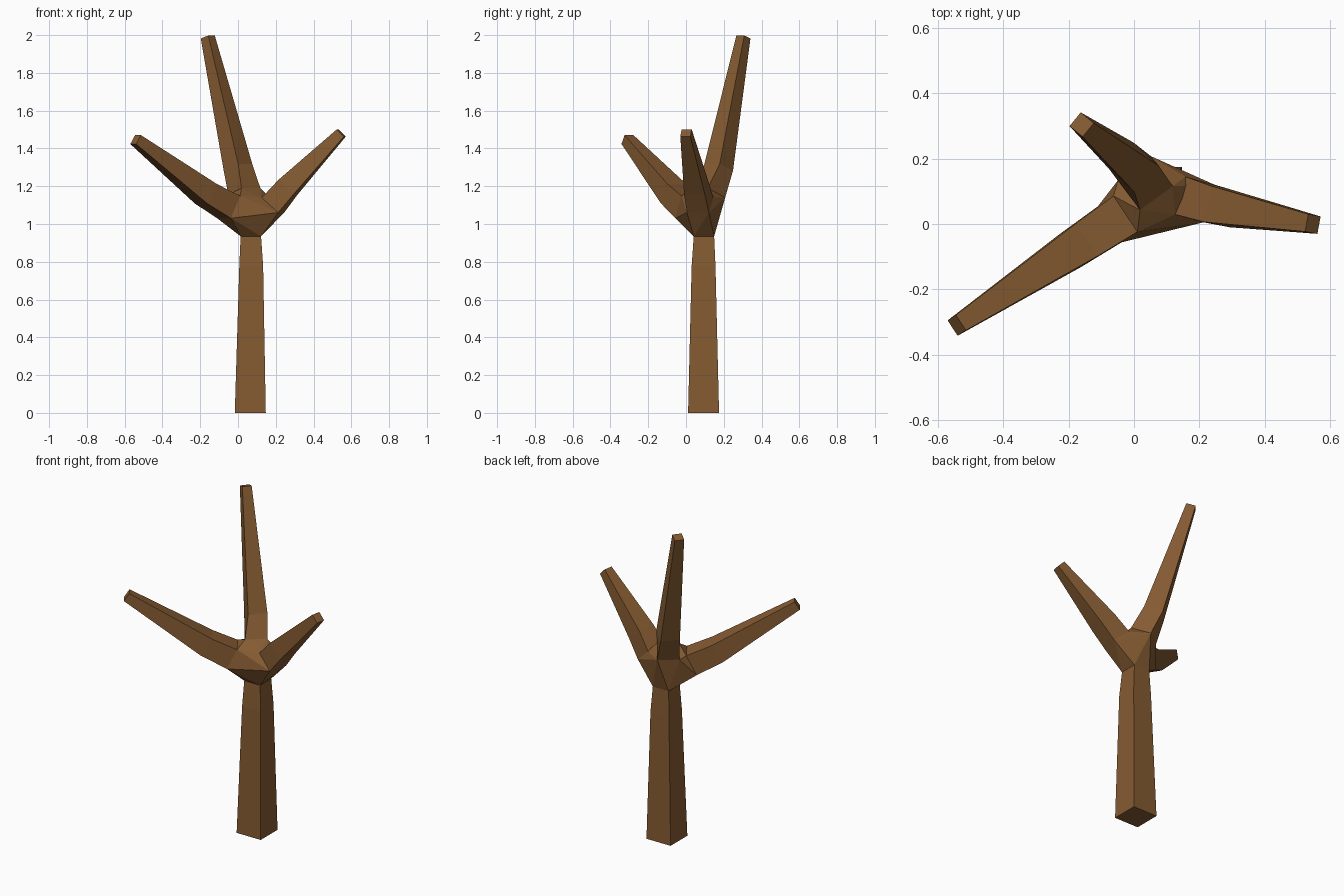
import bpy
import bmesh
from mathutils import Vector

cube = bpy.data.objects.get("Cube")
if cube:
    bpy.data.objects.remove(cube)

bark = bpy.data.materials.new("brown bark")
bark.use_nodes = True
brown = (0.235, 0.105, 0.032, 1)
bark.diffuse_color = brown
bark.node_tree.nodes["Principled BSDF"].inputs["Base Color"].default_value = brown

# Each limb runs from the fork outwards: (centre, half width)
trunk = [((0.068, 0.095, 0.935), 0.054), ((0.07, 0.093, 0.78), 0.063), ((0.065, 0.093, 0), 0.082)]
left_branch = [((0.185, 0.075, 1.10), 0.06), ((0.265, 0.053, 1.195), 0.056), ((0.547, 0, 1.482), 0.027)]
right_branch = [((-0.05, 0.015, 1.09), 0.066), ((-0.17, -0.065, 1.16), 0.06), ((-0.542, -0.31, 1.447), 0.028)]
tall_branch = [((0.035, 0.125, 1.165), 0.062), ((0.0, 0.173, 1.3), 0.055), ((-0.16, 0.304, 1.99), 0.027)]

bm = bmesh.new()


def square_ring(centre, half, direction):
    """Four corners of a square facing along the limb."""
    if abs(direction.z) > 0.99:
        side, up = Vector((1, 0, 0)), Vector((0, 1, 0))
    else:
        side = direction.cross(Vector((0, 0, 1))).normalized()
        up = side.cross(direction).normalized()
    corners = ((-1, -1), (1, -1), (1, 1), (-1, 1))
    return [bm.verts.new(centre + (side * a + up * b) * half) for a, b in corners]


def limb(stations):
    """Loft a square tube, cap its tip and return the open root ring."""
    points = [Vector(p) for p, _ in stations]
    rings = []
    for i, (_, half) in enumerate(stations):
        before, after = points[max(i - 1, 0)], points[min(i + 1, len(points) - 1)]
        rings.append(square_ring(points[i], half, (after - before).normalized()))
    for low, high in zip(rings, rings[1:]):
        for i in range(4):
            j = (i + 1) % 4
            bm.faces.new((low[i], low[j], high[j], high[i]))
    bm.faces.new(rings[-1])
    return rings[0]


roots = [limb(s) for s in (trunk, left_branch, right_branch, tall_branch)]

# Faceted fork joining the four limbs, without faces inside the limbs
bmesh.ops.convex_hull(bm, input=[v for ring in roots for v in ring], use_existing_faces=False)
inner = [f for f in bm.faces if any(all(v in ring for v in f.verts) for ring in roots)]
bmesh.ops.delete(bm, geom=inner, context="FACES_ONLY")
bmesh.ops.recalc_face_normals(bm, faces=bm.faces)

mesh = bpy.data.meshes.new("bare_tree")
bm.to_mesh(mesh)
bm.free()
mesh.materials.append(bark)
tree = bpy.data.objects.new("bare_tree", mesh)
bpy.context.collection.objects.link(tree)
